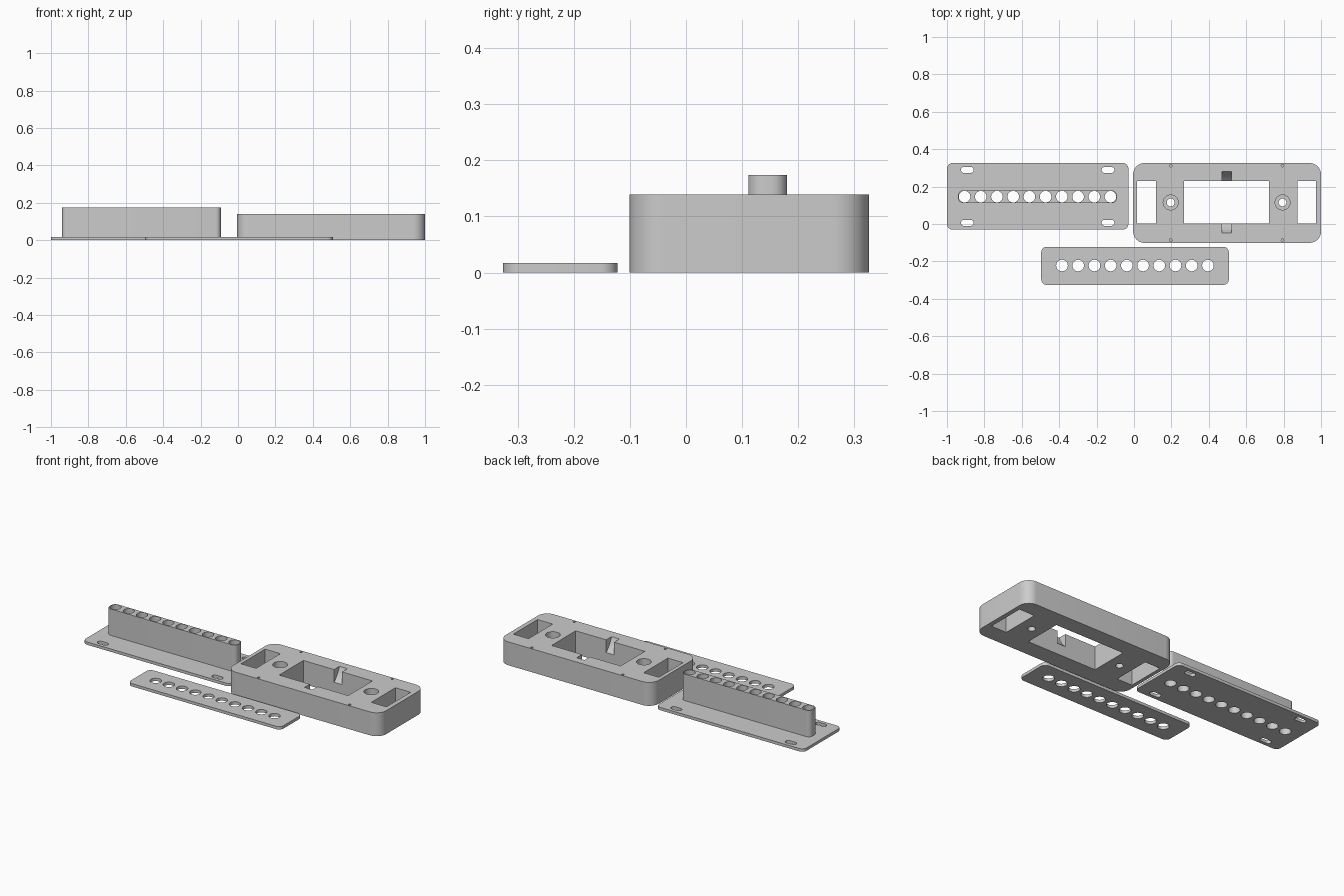
import bpy, bmesh, math
from mathutils import Matrix

if "Cube" in bpy.data.objects:
    bpy.data.objects.remove(bpy.data.objects["Cube"])

grey = bpy.data.materials.new("plain_grey")
grey.diffuse_color = (0.6, 0.6, 0.6, 1)
grey.use_nodes = True
grey.node_tree.nodes["Principled BSDF"].inputs["Base Color"].default_value = grey.diffuse_color


def prism(name, x0, x1, y0, y1, z0, z1, r=0.0, seg=8):
    """Rounded rectangle extruded upward; full radius gives slots and discs."""
    pts = []
    for i, (cx, cy) in enumerate([(x1 - r, y1 - r), (x0 + r, y1 - r),
                                  (x0 + r, y0 + r), (x1 - r, y0 + r)]):
        for k in range(seg + 1 if r else 1):
            a = math.pi / 2 * (i + k / seg)
            pts.append((cx + r * math.cos(a), cy + r * math.sin(a), z0))
    bm = bmesh.new()
    verts = []
    for p in pts:
        if all((p[0] - q.co.x) ** 2 + (p[1] - q.co.y) ** 2 > 1e-9 for q in verts):
            verts.append(bm.verts.new(p))
    face = bm.faces.new(verts)
    ext = bmesh.ops.extrude_face_region(bm, geom=[face])["geom"]
    bmesh.ops.translate(bm, vec=(0, 0, z1 - z0),
                        verts=[g for g in ext if isinstance(g, bmesh.types.BMVert)])
    bmesh.ops.recalc_face_normals(bm, faces=bm.faces)
    me = bpy.data.meshes.new(name)
    bm.to_mesh(me)
    bm.free()
    me.materials.append(grey)
    ob = bpy.data.objects.new(name, me)
    bpy.context.collection.objects.link(ob)
    return ob


def disc(x, y, r, z0, z1, seg=8):
    return prism("cutter", x - r, x + r, y - r, y + r, z0, z1, r, seg)


def combine(ob, tool, op="DIFFERENCE"):
    """Apply one boolean and drop the tool."""
    tool.hide_render = True
    mod = ob.modifiers.new("cut", "BOOLEAN")
    mod.operation, mod.object, mod.solver = op, tool, "EXACT"
    bpy.context.view_layer.update()
    me = bpy.data.meshes.new_from_object(
        ob.evaluated_get(bpy.context.evaluated_depsgraph_get()))
    ob.modifiers.clear()
    ob.data = me
    bpy.data.objects.remove(tool)


def hole_row(ob, x_first, y):
    for i in range(10):
        combine(ob, disc(x_first + i * 0.0867, y, 0.031, -0.1, 0.3))


def finish(ob):
    ob.data.shade_smooth()
    ob.data.set_sharp_from_angle(angle=math.radians(30))


# Tube rack: base plate with a tall drilled bar and four screw slots
rack = prism("tube_rack", -1.0, -0.03, -0.03, 0.326, 0, 0.017, 0.03)
combine(rack, prism("bar", -0.94, -0.092, 0.111, 0.18, 0.008, 0.174, 0.027), "UNION")
hole_row(rack, -0.906, 0.146)
for x in (-0.891, -0.139):
    for y in (0.289, 0.006):
        combine(rack, prism("cutter", x - 0.034, x + 0.034, y - 0.016, y + 0.016,
                            -0.1, 0.1, 0.016))
finish(rack)

# Cover strip: thin plate with a matching row of holes
strip = prism("cover_strip", -0.496, 0.507, -0.326, -0.122, 0, 0.017, 0.03)
hole_row(strip, -0.385, -0.222)
finish(strip)

# Housing block with three windows
top = 0.139
housing = prism("housing", -0.005, 1.0, -0.101, 0.326, 0, top, 0.062, 12)
for x0, x1 in ((0.017, 0.117), (0.268, 0.722), (0.873, 0.973)):
    combine(housing, prism("cutter", x0, x1, 0.003, 0.23, -0.1, 0.3))

# Wheel clearance: a disc standing on edge notches both long window walls
wheel = disc(0, 0, 0.173, -0.026, 0.026, 16)
wheel.data.transform(Matrix.Translation((0.496, 0.1165, top + 0.055))
                     @ Matrix.Rotation(math.pi / 2, 4, "Y"))
combine(housing, wheel)

# Counterbored mounting holes and small pin holes
for x in (0.196, 0.794):
    combine(housing, disc(x, 0.115, 0.04, 0.04, 0.3))
    combine(housing, disc(x, 0.115, 0.021, -0.1, 0.06))
    for y in (0.312, -0.086):
        combine(housing, disc(x, y, 0.007, 0.08, 0.3, 3))
finish(housing)
